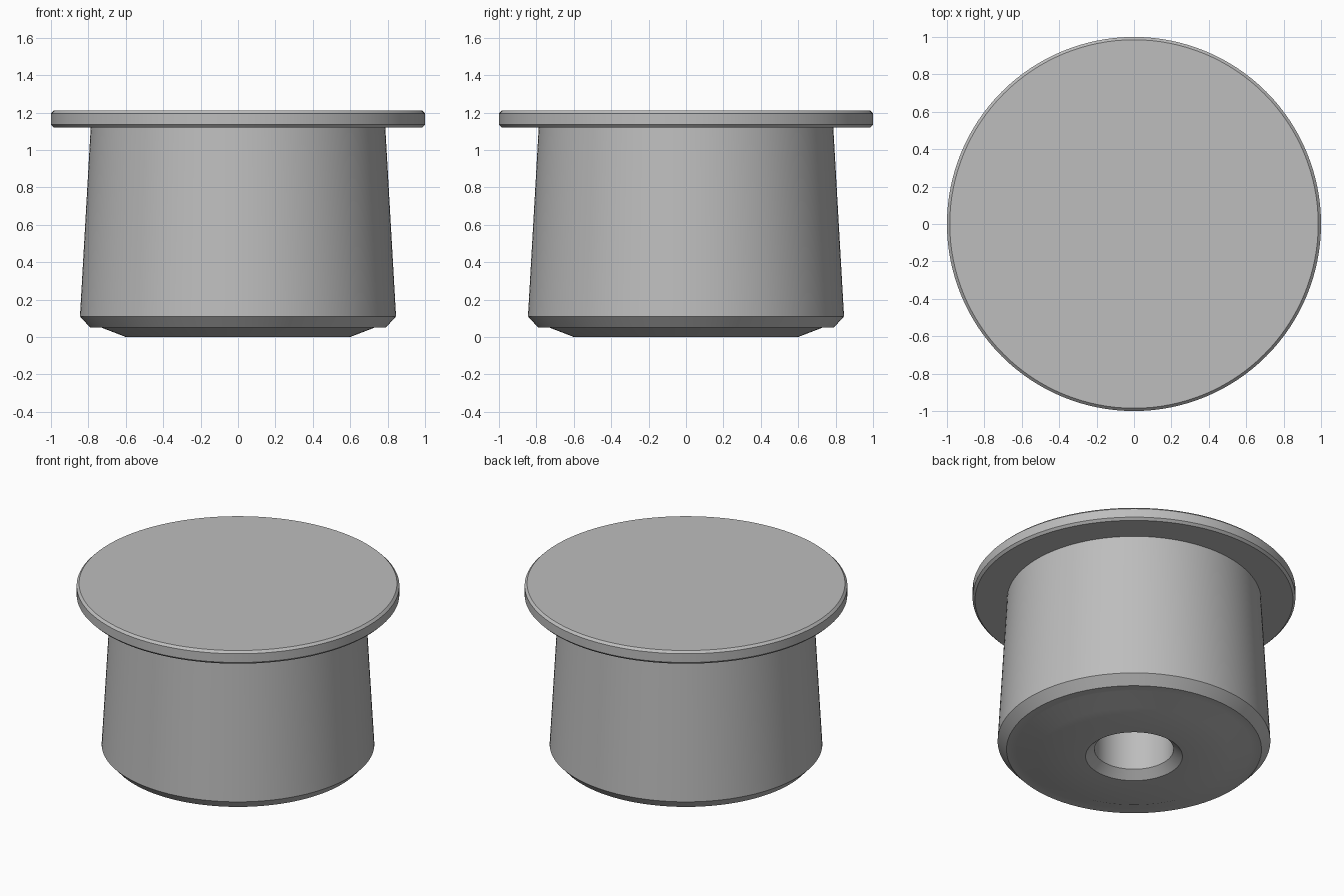
import bpy, bmesh, math

SEGMENTS = 128

cube = bpy.data.objects.get("Cube")
if cube:
    bpy.data.objects.remove(cube, do_unlink=True)

# One plain grey for the whole plug
grey = bpy.data.materials.new("plain_grey")
grey.use_nodes = True
colour = (0.51, 0.51, 0.51, 1)
grey.diffuse_color = colour
grey.node_tree.nodes["Principled BSDF"].inputs["Base Color"].default_value = colour


def lathe(name, profile, sharp_angle):
    """Revolve (radius, height) points about z; radius 0 closes with a flat disc."""
    bm = bmesh.new()
    rings = []
    for r, z in profile:
        rings.append([bm.verts.new((r * math.cos(a), r * math.sin(a), z))
                      for a in (math.tau * i / SEGMENTS for i in range(SEGMENTS))])
    for low, high in zip(rings, rings[1:]):
        for i in range(SEGMENTS):
            j = (i + 1) % SEGMENTS
            bm.faces.new((low[i], low[j], high[j], high[i]))
    bm.faces.new(rings[0])
    bm.faces.new(rings[-1])
    bmesh.ops.recalc_face_normals(bm, faces=bm.faces)
    mesh = bpy.data.meshes.new(name)
    bm.to_mesh(mesh)
    bm.free()
    mesh.materials.append(grey)
    obj = bpy.data.objects.new(name, mesh)
    bpy.context.collection.objects.link(obj)
    bpy.ops.object.select_all(action='DESELECT')
    obj.select_set(True)
    bpy.context.view_layer.objects.active = obj
    bpy.ops.object.shade_smooth_by_angle(angle=math.radians(sharp_angle))
    return obj


# Wide flat head with chamfered rims
lathe("head_flange", [(0.985, 1.12), (1.0, 1.135), (1.0, 1.195), (0.985, 1.21)], 25)

# Tapered body, raised bottom pad and chamfered blind hole
lathe("tapered_body", [
    (0.787, 1.13), (0.845, 0.11), (0.79, 0.05),      # wall and lower chamfer
    (0.73, 0.05), (0.60, 0.0),                       # ledge and sloping pad rim
    (0.30, 0.0), (0.245, 0.05), (0.245, 0.9),        # hole chamfer and bore
], 25)
